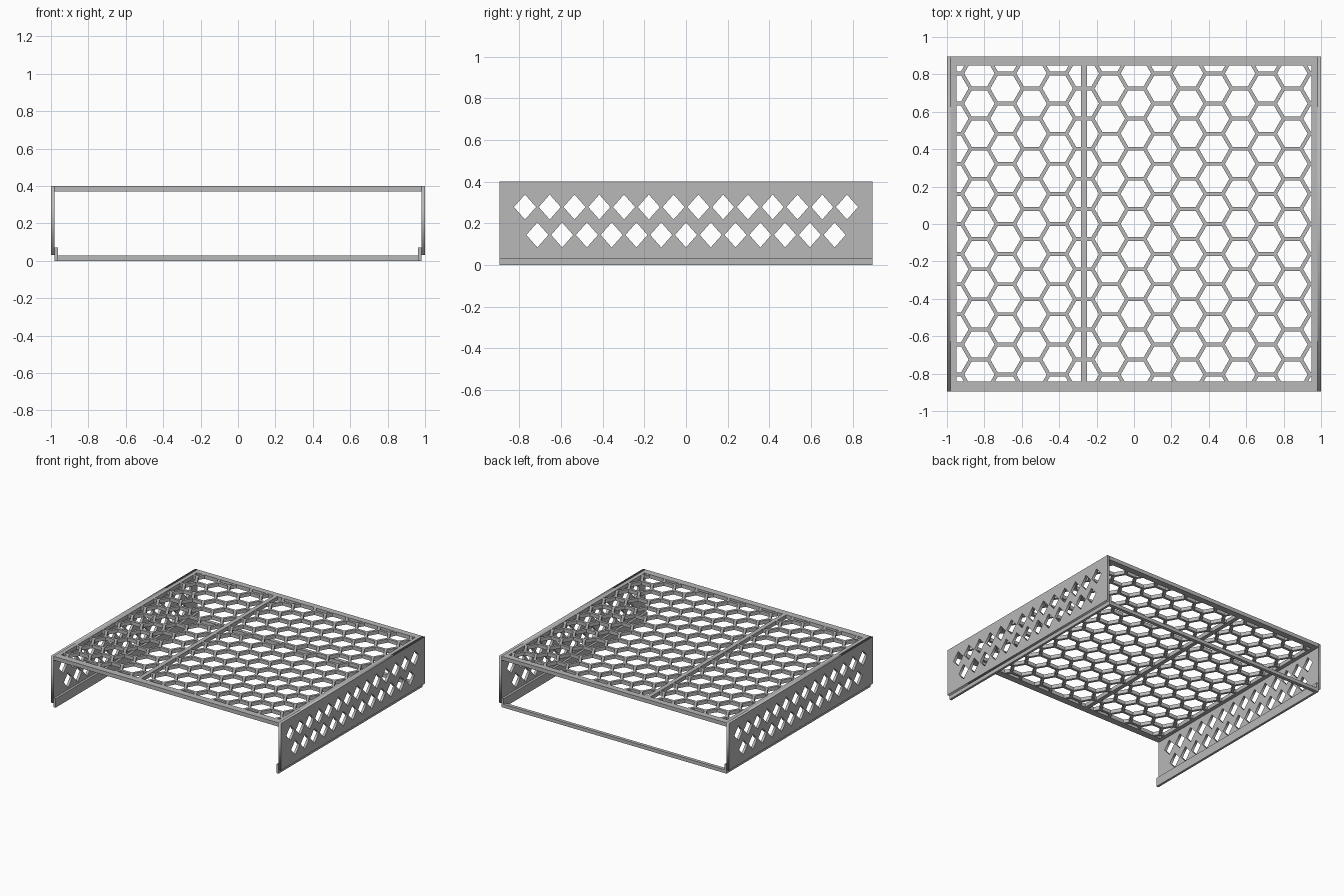
import bpy
import bmesh
from math import cos, sin, pi, sqrt
from mathutils import Matrix, Vector

default = bpy.data.objects.get("Cube")
if default:
    bpy.data.objects.remove(default, do_unlink=True)

# One grey finish for the whole shelf
grey = bpy.data.materials.new("plain_grey")
grey.use_nodes = True
colour = (0.48, 0.48, 0.48, 1)
grey.diffuse_color = colour
grey.node_tree.nodes["Principled BSDF"].inputs["Base Color"].default_value = colour

HALF_Y = 0.895
TOP, UNDER = 0.4, 0.37


def add_mesh(name, mesh):
    mesh.materials.clear()
    mesh.materials.append(grey)
    obj = bpy.data.objects.new(name, mesh)
    bpy.context.collection.objects.link(obj)
    return obj


def box(name, x0, x1, y0, y1, z0, z1):
    bm = bmesh.new()
    bmesh.ops.create_cube(bm, size=1)
    size = Matrix.Diagonal((x1 - x0, y1 - y0, z1 - z0, 1))
    place = Matrix.Translation(((x0 + x1) / 2, (y0 + y1) / 2, (z0 + z1) / 2))
    bm.transform(place @ size)
    mesh = bpy.data.meshes.new(name)
    bm.to_mesh(mesh)
    bm.free()
    return add_mesh(name, mesh)


def perforated_wall(name, x):
    """Upright plate with two staggered rows of diamond holes."""
    loops = [[(-HALF_Y, 0.03), (HALF_Y, 0.03), (HALF_Y, TOP), (-HALF_Y, TOP)]]
    for count, z in ((14, 0.278), (13, 0.144)):
        for i in range(count):
            y = (i - (count - 1) / 2) * 0.119
            loops.append([(y - 0.053, z), (y, z + 0.06), (y + 0.053, z), (y, z - 0.06)])
    curve = bpy.data.curves.new(name + "_outline", "CURVE")
    curve.dimensions = "2D"
    curve.fill_mode = "BOTH"
    curve.extrude = 0.01
    for loop in loops:
        spline = curve.splines.new("POLY")
        spline.points.add(len(loop) - 1)
        for point, (u, v) in zip(spline.points, loop):
            point.co = (u, v, 0, 1)
        spline.use_cyclic_u = True
    helper = bpy.data.objects.new(name + "_outline", curve)
    mesh = bpy.data.meshes.new_from_object(helper)
    bpy.data.objects.remove(helper)
    bpy.data.curves.remove(curve)
    mesh.transform(Matrix(((0, 0, 1, x), (1, 0, 0, 0), (0, 1, 0, 0), (0, 0, 0, 1))))
    add_mesh(name, mesh)


def honeycomb(name, row, wall, z0, z1):
    """Hexagon lattice clipped to the frame, then given thickness."""
    outer = row / sqrt(3)
    inner = (row - wall) / sqrt(3)
    bm = bmesh.new()
    for i in range(-8, 9):
        for j in range(-7, 8):
            cx, cy = 0.01 + i * outer * 1.5, (j + 0.5 * (i % 2)) * row
            rings = [[bm.verts.new((cx + r * cos(k * pi / 3), cy + r * sin(k * pi / 3), z0))
                      for k in range(6)] for r in (outer, inner)]
            for k in range(6):
                n = (k + 1) % 6
                bm.faces.new((rings[0][k], rings[0][n], rings[1][n], rings[1][k]))
    bmesh.ops.remove_doubles(bm, verts=bm.verts, dist=0.001)
    for normal, reach in (((1, 0, 0), 0.96), ((-1, 0, 0), 0.96),
                          ((0, 1, 0), 0.86), ((0, -1, 0), 0.86)):
        n = Vector(normal)
        bmesh.ops.bisect_plane(bm, geom=bm.verts[:] + bm.edges[:] + bm.faces[:],
                               plane_co=n * reach, plane_no=n, clear_outer=True)
    raised = bmesh.ops.extrude_face_region(bm, geom=bm.faces[:], use_keep_orig=True)
    verts = [g for g in raised["geom"] if isinstance(g, bmesh.types.BMVert)]
    bmesh.ops.translate(bm, verts=verts, vec=(0, 0, z1 - z0))
    bmesh.ops.recalc_face_normals(bm, faces=bm.faces)
    mesh = bpy.data.meshes.new(name)
    bm.to_mesh(mesh)
    bm.free()
    add_mesh(name, mesh)


# Side walls, their inner bottom lips and the top side rails
for side, s in (("left", 1), ("right", -1)):
    perforated_wall(side + "_wall", s * 0.99)
    box(side + "_lip", *sorted((s * 0.98, s * 0.962)), -HALF_Y, HALF_Y, 0, 0.07)
    box(side + "_top_rail", *sorted((s * 0.98, s * 0.95)), -HALF_Y, HALF_Y, UNDER, TOP)

# Front and back top rails, divider and rear bottom bar
box("front_top_rail", -0.95, 0.95, -HALF_Y, -0.842, UNDER, TOP)
box("back_top_rail", -0.95, 0.95, 0.847, HALF_Y, UNDER, TOP)
box("divider", -0.283, -0.25, -0.842, 0.847, UNDER, TOP)
box("rear_bottom_bar", -0.962, 0.962, 0.868, HALF_Y, 0, 0.027)

# Open honeycomb shelf surface
honeycomb("honeycomb_top", 0.161, 0.02, UNDER + 0.001, TOP - 0.001)
